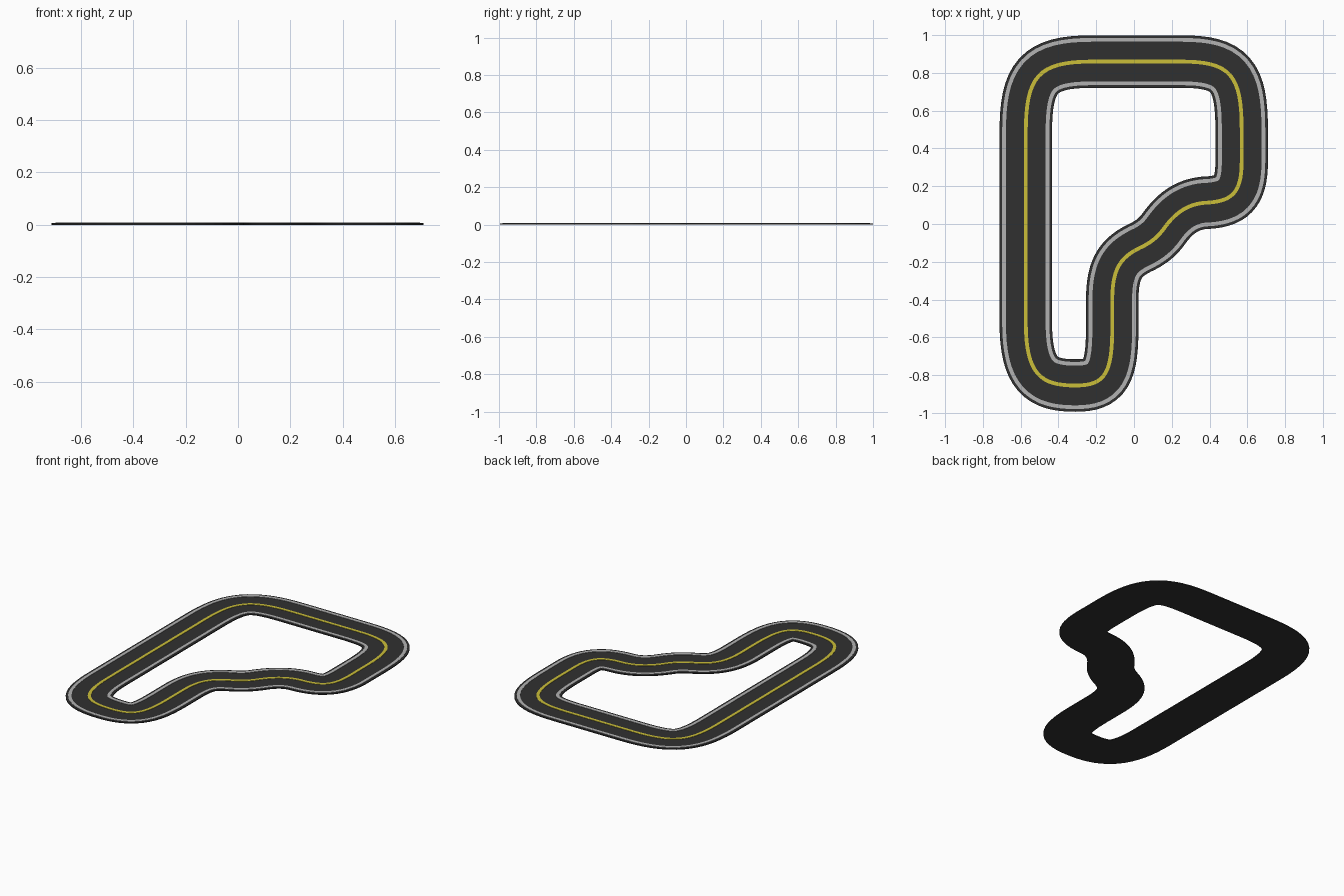
import bpy, bmesh
from mathutils import Vector
from mathutils.geometry import interpolate_bezier

if "Cube" in bpy.data.objects:
    bpy.data.objects.remove(bpy.data.objects["Cube"])

# Centre line knots: (point, incoming handle, outgoing handle), clockwise
knots = [
    ((-.573, .48), (-.573, .3), (-.573, .78)),
    ((-.22, .86), (-.51, .86), (-.1, .86)),
    ((.25, .86), (.1, .86), (.51, .86)),
    ((.57, .5), (.57, .79), (.57, .44)),
    ((.57, .33), (.57, .4), (.57, .16)),
    ((.37, .112), (.515, .117), (.27, .102)),
    ((.165, -.015), (.21, .045), (.13, -.065)),
    ((.05, -.117), (.10, -.09), (-.065, -.17)),
    ((-.115, -.4), (-.115, -.225), (-.115, -.45)),
    ((-.115, -.54), (-.115, -.5), (-.115, -.79)),
    ((-.31, -.855), (-.15, -.855), (-.49, -.855)),
    ((-.573, -.52), (-.573, -.80), (-.573, -.3)),
]


def centre_line():
    pts = []
    for i, (p, _, out) in enumerate(knots):
        q, inc, _ = knots[(i + 1) % len(knots)]
        pts += interpolate_bezier(*(Vector((*v, 0)) for v in (p, out, inc, q)), 17)[:-1]
    return pts


PATH = centre_line()


def material(name, rgb):
    m = bpy.data.materials.new(name)
    m.diffuse_color = (*rgb, 1)
    m.use_nodes = True
    m.node_tree.nodes["Principled BSDF"].inputs["Base Color"].default_value = m.diffuse_color
    return m


def strip(name, offset, width, z0, z1, mat):
    """Closed rectangular ribbon swept along the centre line."""
    bm = bmesh.new()
    rings = []
    n = len(PATH)
    for i, p in enumerate(PATH):
        t = (PATH[(i + 1) % n] - PATH[i - 1]).normalized()
        side = Vector((-t.y, t.x, 0))
        a, b = p + side * (offset + width / 2), p + side * (offset - width / 2)
        rings.append([bm.verts.new((v.x, v.y, z)) for v, z in
                      ((a, z0), (a, z1), (b, z1), (b, z0))])
    for i in range(n):
        r, s = rings[i], rings[(i + 1) % n]
        for k in range(4):
            j = (k + 1) % 4
            bm.faces.new((r[k], r[j], s[j], s[k]))
    bmesh.ops.recalc_face_normals(bm, faces=bm.faces)
    me = bpy.data.meshes.new(name)
    bm.to_mesh(me)
    bm.free()
    me.materials.append(mat)
    ob = bpy.data.objects.new(name, me)
    bpy.context.collection.objects.link(ob)


asphalt = material("asphalt", (.03, .03, .03))
white = material("edge_paint", (.45, .45, .45))
yellow = material("centre_paint", (.6, .52, .04))

# Road slab and painted lines
strip("road", 0, .278, 0, .006, asphalt)
strip("outer_edge_line", .115, .02, .005, .008, white)
strip("inner_edge_line", -.115, .02, .005, .008, white)
strip("centre_line", 0, .02, .005, .008, yellow)
